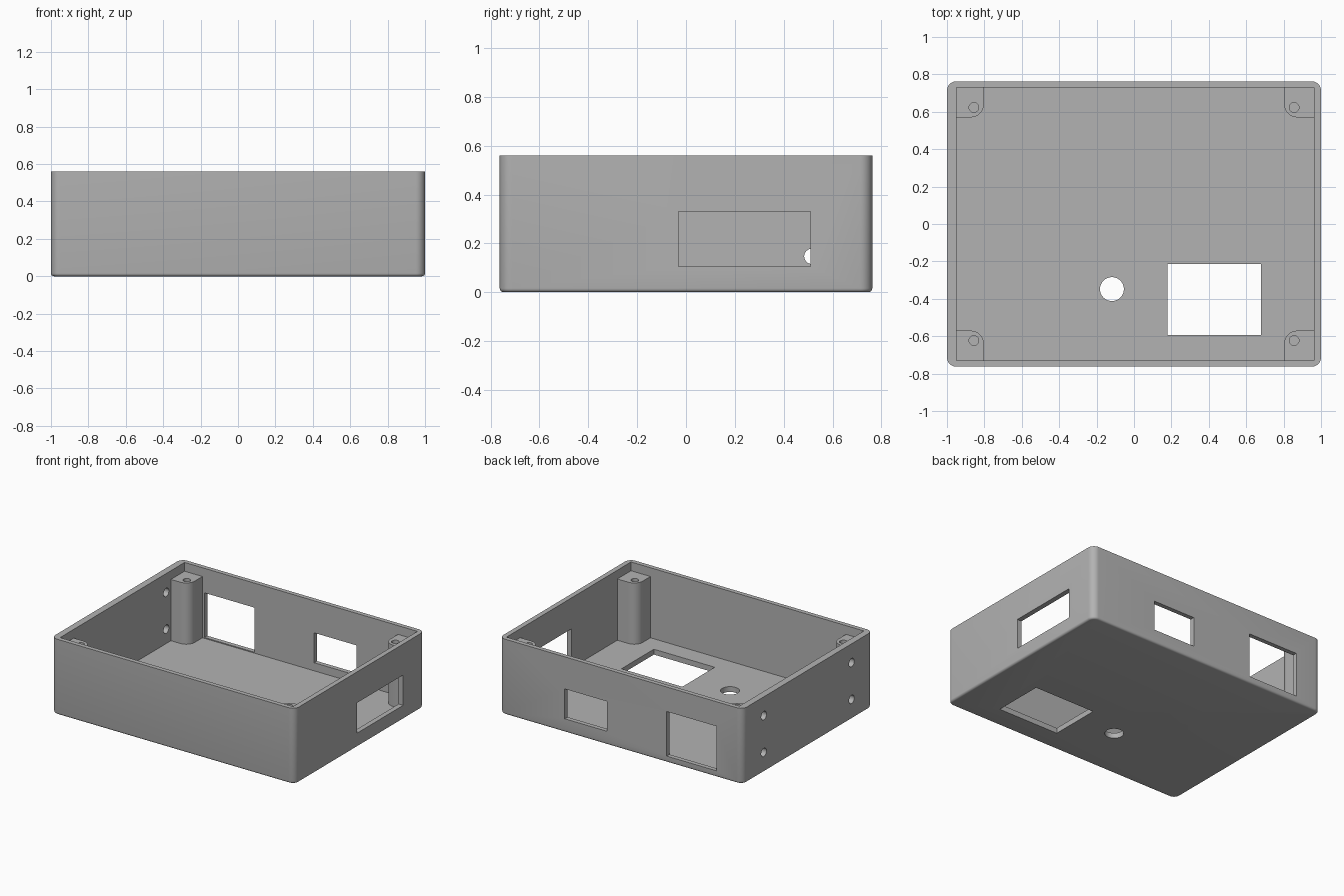
import bpy
import bmesh
from mathutils import Matrix, Vector

if "Cube" in bpy.data.objects:
    bpy.data.objects.remove(bpy.data.objects["Cube"], do_unlink=True)

HEIGHT, FLOOR, POST_TOP = 0.56, 0.04, 0.495
OUT_X, OUT_Y = 1.0, 0.763
IN_LEFT, IN_RIGHT, IN_Y = -0.95, 0.963, 0.73

grey = bpy.data.materials.new("plain grey")
grey.use_nodes = True
GREY = (0.45, 0.45, 0.45, 1)
grey.diffuse_color = GREY
grey.node_tree.nodes["Principled BSDF"].inputs["Base Color"].default_value = GREY


def finish(name, bm):
    mesh = bpy.data.meshes.new(name)
    bmesh.ops.recalc_face_normals(bm, faces=bm.faces)
    bm.to_mesh(mesh)
    bm.free()
    obj = bpy.data.objects.new(name, mesh)
    bpy.context.collection.objects.link(obj)
    mesh.materials.append(grey)
    return obj


def box_mesh(x, y, z):
    """Box from (min, max) ranges."""
    bm = bmesh.new()
    bmesh.ops.create_cube(bm, size=1)
    for v in bm.verts:
        v.co = Vector([r[0] if c < 0 else r[1] for c, r in zip(v.co, (x, y, z))])
    return bm


def box(name, x, y, z):
    return finish(name, box_mesh(x, y, z))


def cylinder(name, centre, radius, depth, axis="Z"):
    bm = bmesh.new()
    turn = Matrix.Rotation(1.5707963, 4, "Y") if axis == "X" else Matrix()
    bmesh.ops.create_cone(bm, cap_ends=True, segments=32, radius1=radius, radius2=radius,
                          depth=depth, matrix=Matrix.Translation(centre) @ turn)
    return finish(name, bm)


def round_edges(bm, test, radius, segments):
    edges = [e for e in bm.edges if test(e.verts[0].co, e.verts[1].co)]
    bmesh.ops.bevel(bm, geom=edges, offset=radius, segments=segments,
                    profile=0.5, affect="EDGES")


def carve(obj, cutters):
    """Subtract the cutters, bake the result and discard them."""
    for c in cutters:
        c.hide_render = True
        mod = obj.modifiers.new("cut", "BOOLEAN")
        mod.operation, mod.solver, mod.object = "DIFFERENCE", "EXACT", c
    bpy.context.view_layer.update()
    graph = bpy.context.evaluated_depsgraph_get()
    baked = bpy.data.meshes.new_from_object(obj.evaluated_get(graph))
    obj.modifiers.clear()
    obj.data = baked
    for c in cutters:
        bpy.data.objects.remove(c, do_unlink=True)


def smooth(obj):
    bpy.ops.object.select_all(action="DESELECT")
    obj.select_set(True)
    bpy.context.view_layer.objects.active = obj
    bpy.ops.object.shade_smooth_by_angle(angle=0.6)


# Outer body: rounded upright corners, then a softened bottom edge
bm = box_mesh((-OUT_X, OUT_X), (-OUT_Y, OUT_Y), (0, HEIGHT))
round_edges(bm, lambda a, b: abs(a.z - b.z) > 0.1, 0.05, 8)
round_edges(bm, lambda a, b: max(a.z, b.z) < 0.001, 0.016, 4)
shell = finish("enclosure_shell", bm)

# Cavity, floor openings and wall windows
cutters = [
    box("cavity", (IN_LEFT, IN_RIGHT), (-IN_Y, IN_Y), (FLOOR, 1)),
    box("floor_window", (0.18, 0.68), (-0.594, -0.214), (-0.1, 0.1)),
    cylinder("floor_hole", (-0.118, -0.348, 0), 0.064, 0.3),
    box("side_window", (0.9, 1.1), (-0.03, 0.51), (0.105, 0.33)),
    box("back_window_wide", (-0.785, -0.375), (0.7, 0.9), (0.047, 0.378)),
    box("back_window_small", (0.115, 0.462), (0.7, 0.9), (0.1, 0.322)),
]
# Mounting holes through the -x wall
for y in (-0.515, 0.515):
    for z in (0.147, 0.42):
        cutters.append(cylinder("side_hole", (-1, y, z), 0.031, 0.3, "X"))
carve(shell, cutters)
smooth(shell)

# Corner screw posts with blind holes
for sx, side in ((-1, "right"), (1, "left")):
    for sy, end in ((-1, "front"), (1, "back")):
        x = sorted((sx * 0.803, sx * 0.97))
        y = sorted((sy * 0.57, sy * 0.74))
        bm = box_mesh(x, y, (FLOOR - 0.01, POST_TOP))
        round_edges(bm, lambda a, b: abs(a.z - b.z) > 0.1 and abs(a.x) < 0.81
                    and abs(a.y) < 0.58, 0.07, 8)
        post = finish(f"{end}_{side}_post", bm)
        carve(post, [cylinder("screw_hole", (sx * 0.856, sy * 0.623, POST_TOP), 0.026, 0.4)])
        smooth(post)
